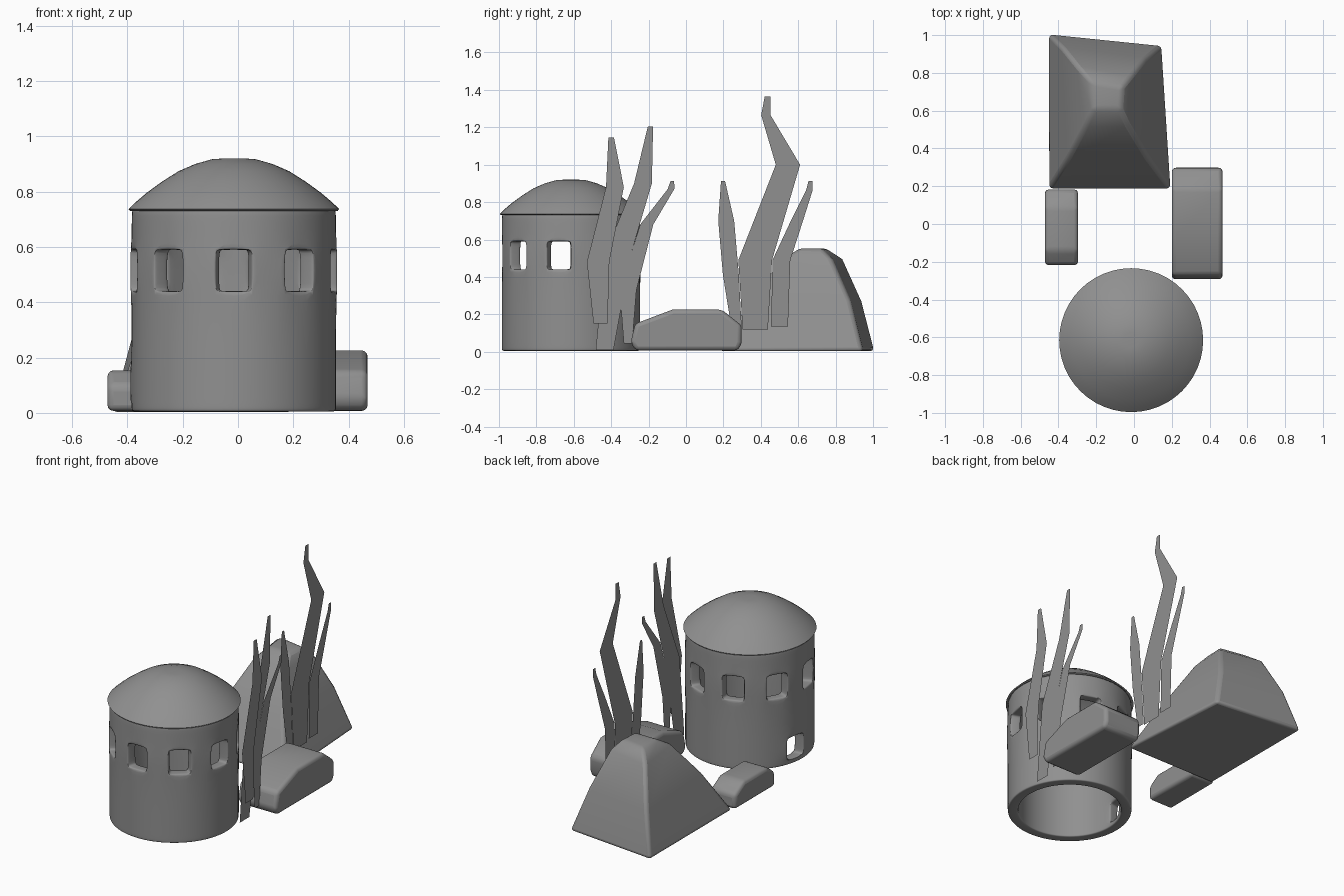
import bpy, bmesh
from math import sin, cos, radians

if "Cube" in bpy.data.objects:
    bpy.data.objects.remove(bpy.data.objects["Cube"])

CX, CY = -0.015, -0.615   # tower axis

grey = bpy.data.materials.new("dark_grey")
grey.diffuse_color = (0.28, 0.28, 0.28, 1)
grey.use_nodes = True
grey.node_tree.nodes["Principled BSDF"].inputs["Base Color"].default_value = grey.diffuse_color


def make(name, verts, faces, angle=None):
    me = bpy.data.meshes.new(name)
    me.from_pydata(verts, [], faces)
    me.materials.append(grey)
    bm = bmesh.new()
    bm.from_mesh(me)
    bmesh.ops.recalc_face_normals(bm, faces=bm.faces)
    loose = [v for v in bm.verts if not v.link_faces]
    bmesh.ops.delete(bm, geom=loose, context='VERTS')
    bm.to_mesh(me)
    bm.free()
    ob = bpy.data.objects.new(name, me)
    bpy.context.collection.objects.link(ob)
    if angle:
        bpy.context.view_layer.objects.active = ob
        ob.select_set(True)
        bpy.ops.object.shade_smooth_by_angle(angle=radians(angle))
        ob.select_set(False)
    return ob


def bevel(ob, width, segments):
    m = ob.modifiers.new("bevel", 'BEVEL')
    m.width, m.segments = width, segments
    m.limit_method, m.angle_limit = 'ANGLE', radians(30)


def lathe(profile, n, start=0, skip=lambda ring, seg: False):
    verts = [(CX + r * cos(radians(start + 360 * k / n)),
              CY + r * sin(radians(start + 360 * k / n)), z)
             for r, z in profile for k in range(n)]
    faces = [(i * n + k, i * n + (k + 1) % n, (i + 1) * n + (k + 1) % n, (i + 1) * n + k)
             for i in range(len(profile) - 1) for k in range(n) if not skip(i, k)]
    return verts, faces


# Tower wall: 18 sides, a window in every second side, a small doorway at the left
def opening(ring, seg):
    azimuth = (270 + 20 * seg) % 360
    return (ring == 3 and seg % 2 == 0) or (ring == 1 and azimuth == 170)


levels = [0.004, 0.035, 0.17, 0.44, 0.59, 0.74]
tower = make("tower_wall", *lathe([(0.377, z) for z in levels], 18, 260, opening), 40)
m = tower.modifiers.new("wall", 'SOLIDIFY')
m.thickness, m.offset = 0.065, -1
bevel(tower, 0.005, 1)
m = tower.modifiers.new("smooth", 'SUBSURF')
m.levels = m.render_levels = 2

# Domed roof, closed with a flat cap
dome_profile = [(0.375, 0.73), (0.381, 0.737), (0.355, 0.762), (0.315, 0.796),
                (0.26, 0.836), (0.2, 0.874), (0.14, 0.9), (0.08, 0.917), (0.04, 0.92)]
dome_verts, dome_faces = lathe(dome_profile, 48)
dome_faces.append(tuple(range(len(dome_verts) - 48, len(dome_verts))))
roof = make("tower_roof", dome_verts, dome_faces, 40)
m = roof.modifiers.new("shell", 'SOLIDIFY')
m.thickness, m.offset = 0.015, -1

# Large rock: stacked four-sided rings
rings = [(0.003, [(-0.455, 0.18), (0.2, 0.18), (0.15, 0.947), (-0.455, 1.008)]),
         (0.27, [(-0.355, 0.34), (0.08, 0.34), (0.065, 0.88), (-0.385, 0.94)]),
         (0.495, [(-0.26, 0.515), (-0.025, 0.515), (-0.015, 0.78), (-0.305, 0.84)]),
         (0.553, [(-0.215, 0.61), (-0.07, 0.61), (-0.06, 0.725), (-0.225, 0.75)])]
verts = [(x, y, z) for z, pts in rings for x, y in pts]
faces = [(i * 4 + k, i * 4 + (k + 1) % 4, i * 4 + 4 + (k + 1) % 4, i * 4 + 4 + k)
         for i in range(3) for k in range(4)] + [(0, 1, 2, 3), (12, 13, 14, 15)]
bevel(make("large_rock", verts, faces, 50), 0.02, 3)


# Small rocks: side outline extruded across x
def slab(name, x0, x1, outline):
    n = len(outline)
    v = [(x, y, z) for x in (x0, x1) for y, z in outline]
    f = [(k, (k + 1) % n, n + (k + 1) % n, n + k) for k in range(n)]
    ob = make(name, v, f + [tuple(range(n)), tuple(range(n, 2 * n))], 50)
    bevel(ob, 0.022, 3)


slab("right_rock", 0.2, 0.469, [(-0.27, 0.007), (-0.296, 0.05), (-0.272, 0.15), (-0.07, 0.226),
                                (0.19, 0.226), (0.298, 0.14), (0.298, 0.05), (0.28, 0.007)])
slab("left_rock", -0.472, -0.296, [(-0.218, 0.007), (-0.218, 0.1), (-0.14, 0.154),
                                   (0.09, 0.154), (0.183, 0.1), (0.183, 0.007)])


# Water plants: flat blades given as (centre y, z, width)
def blade(name, x, pts):
    v = [(x, y + s * w / 2, z) for y, z, w in pts for s in (-1, 1)]
    make(name, v, [(2 * i, 2 * i + 1, 2 * i + 3, 2 * i + 2) for i in range(len(pts) - 1)])


blade("front_plant_left_blade", 0.4, [(-0.457, 0.15, 0.075), (-0.47, 0.48, 0.12),
                                      (-0.38, 0.88, 0.095), (-0.4, 1.145, 0.03)])
blade("front_plant_middle_blade", 0.35, [(-0.435, 0.01, 0.095), (-0.365, 0.52, 0.14),
                                         (-0.23, 0.9, 0.095), (-0.19, 1.205, 0.028)])
blade("front_plant_right_blade", 0.35, [(-0.31, 0.045, 0.045), (-0.31, 0.33, 0.09), (-0.21, 0.68, 0.07),
                                        (-0.08, 0.87, 0.035), (-0.073, 0.912, 0.02)])
blade("back_plant_left_blade", 0.175, [(0.27, 0.13, 0.055), (0.24, 0.41, 0.085),
                                       (0.215, 0.7, 0.085), (0.198, 0.912, 0.022)])
blade("back_plant_middle_blade", 0.175, [(0.37, 0.12, 0.135), (0.37, 0.49, 0.18), (0.545, 1.0, 0.13),
                                         (0.427, 1.265, 0.05), (0.436, 1.365, 0.03)])
blade("back_plant_right_blade", 0.175, [(0.5, 0.135, 0.09), (0.51, 0.49, 0.095), (0.593, 0.7, 0.065),
                                        (0.66, 0.865, 0.035), (0.665, 0.912, 0.02)])
